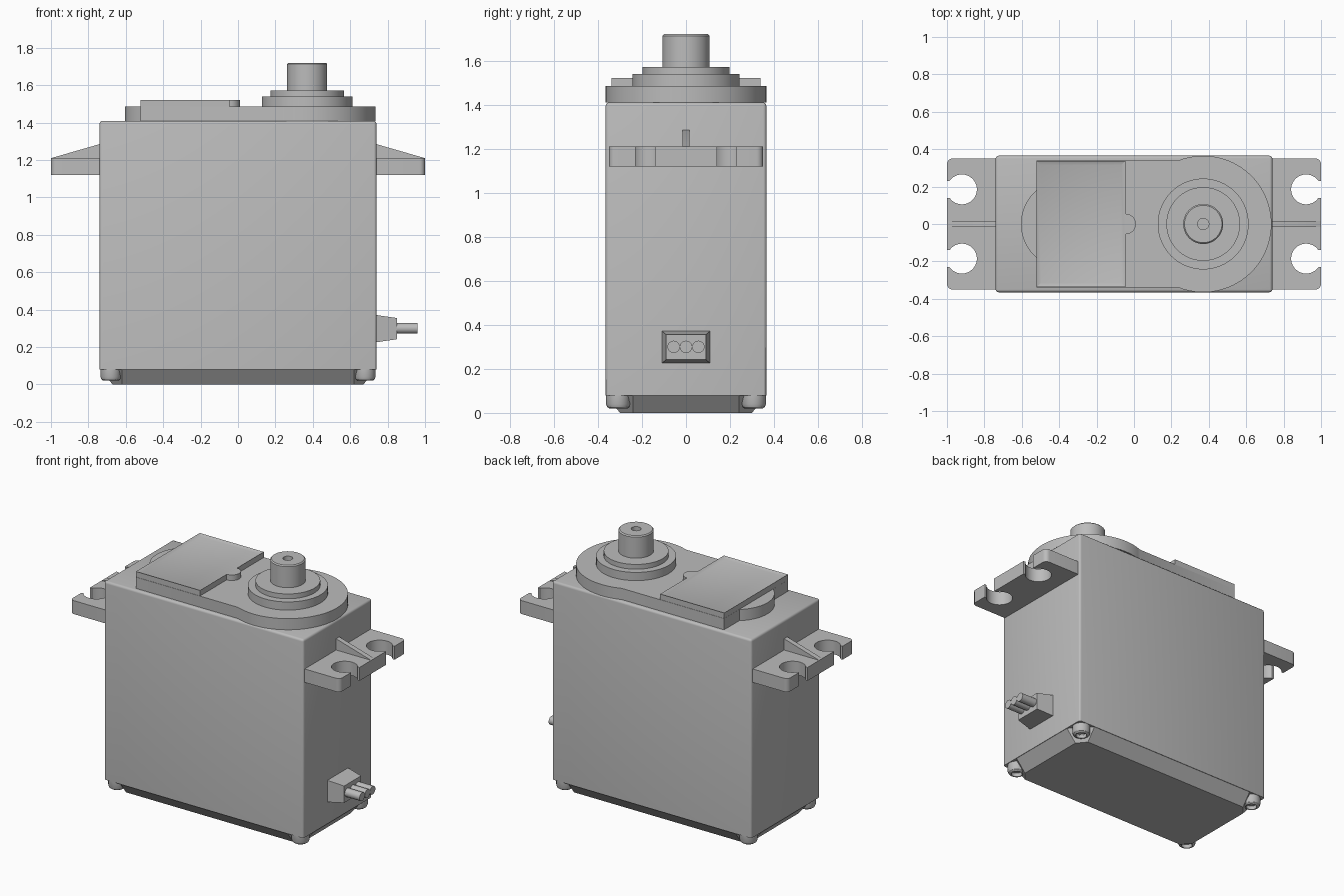
import bpy
import bmesh
from math import sin, cos, asin, radians, degrees, pi
from mathutils import Matrix, Vector

default_cube = bpy.data.objects.get("Cube")
if default_cube:
    bpy.data.objects.remove(default_cube)

grey = bpy.data.materials.new("grey_plastic")
grey.use_nodes = True
colour = (0.5, 0.5, 0.5, 1)
grey.diffuse_color = colour
grey.node_tree.nodes["Principled BSDF"].inputs["Base Color"].default_value = colour


def finish(name, bm):
    """Turn a bmesh into a named, shaded object."""
    bmesh.ops.recalc_face_normals(bm, faces=bm.faces)
    mesh = bpy.data.meshes.new(name)
    bm.to_mesh(mesh)
    bm.free()
    mesh.materials.append(grey)
    obj = bpy.data.objects.new(name, mesh)
    bpy.context.collection.objects.link(obj)
    bpy.ops.object.select_all(action='DESELECT')
    obj.select_set(True)
    bpy.context.view_layer.objects.active = obj
    bpy.ops.object.shade_smooth_by_angle(angle=radians(30))
    return obj


def arc(cx, cy, r, start, end, n):
    angles = [radians(start + (end - start) * i / n) for i in range(n + 1)]
    return [(cx + r * cos(a), cy + r * sin(a)) for a in angles]


def loft(name, lower, upper):
    """Solid between two matching loops of 3D points."""
    bm = bmesh.new()
    a = [bm.verts.new(p) for p in lower]
    b = [bm.verts.new(p) for p in upper]
    bm.faces.new(a)
    bm.faces.new(b)
    for i in range(len(a)):
        j = (i + 1) % len(a)
        bm.faces.new((a[i], a[j], b[j], b[i]))
    return finish(name, bm)


def prism(name, outline, z0, z1):
    return loft(name, [(x, y, z0) for x, y in outline], [(x, y, z1) for x, y in outline])


def lathe(name, profile, x, y, n=48):
    """Revolve (radius, z) points about a vertical axis; the ends are capped."""
    bm = bmesh.new()
    rings = [[bm.verts.new((x + r * cos(2 * pi * i / n), y + r * sin(2 * pi * i / n), z))
              for i in range(n)] for r, z in profile]
    for a, b in zip(rings, rings[1:]):
        for i in range(n):
            j = (i + 1) % n
            bm.faces.new((a[i], a[j], b[j], b[i]))
    bm.faces.new(rings[0])
    bm.faces.new(rings[-1])
    return finish(name, bm)


def box(x0, x1, y0, y1, z0, z1):
    bm = bmesh.new()
    bmesh.ops.create_cube(bm, size=1)
    bmesh.ops.scale(bm, vec=(x1 - x0, y1 - y0, z1 - z0), verts=bm.verts)
    bmesh.ops.translate(bm, vec=((x0 + x1) / 2, (y0 + y1) / 2, (z0 + z1) / 2), verts=bm.verts)
    return bm


HALF_X, HALF_Y, FLOOR, ROOF, DECK = 0.74, 0.365, 0.08, 1.41, 1.485
SHAFT_X = 0.37

# Main case, rounded everywhere except along the bottom rim
bm = box(-HALF_X, HALF_X, -HALF_Y, HALF_Y, FLOOR, ROOF)
edges = [e for e in bm.edges if max(v.co.z for v in e.verts) > 1]
bmesh.ops.bevel(bm, geom=edges, offset=0.015, segments=3, profile=0.5, affect='EDGES')
finish("case", bm)


# Tapered bottom cover with cut corners
def octagon(hx, hy, cx, cy, z):
    quarter = [(hx, cy), (cx, hy)]
    pts = quarter + [(-x, y) for x, y in reversed(quarter)]
    pts += [(-x, -y) for x, y in pts]
    return [(x, y, z) for x, y in pts]


loft("bottom_cover", octagon(0.67, 0.3, 0.62, 0.24, 0),
     octagon(HALF_X - 0.003, HALF_Y - 0.003, 0.62, 0.24, FLOOR))

# Corner screws with sunken sockets
for sx in (-1, 1):
    for sy in (-1, 1):
        lathe("corner_screw", [(0.055, 0.085), (0.055, 0.04), (0.05, 0.027), (0.04, 0.02),
                               (0.033, 0.02), (0.033, 0.045)], sx * 0.68, sy * 0.308, 24)

# Raised deck: big round end, straight sides, small round end
turn = 180 - degrees(asin(0.34 / HALF_Y))
deck = arc(SHAFT_X, 0, HALF_Y, -turn, turn, 48)
deck += [(-0.52, 0.34)] + arc(-0.37, 0, 0.235, 130, 230, 20) + [(-0.52, -0.34)]
prism("top_deck", deck, ROOF, DECK)

# Label plate with a shallow recess and a thumb tab
bm = box(-0.52, -0.045, -0.338, 0.338, DECK, 1.522)
bm.faces.ensure_lookup_table()
top = max(bm.faces, key=lambda f: f.calc_center_median().z)
bmesh.ops.inset_region(bm, faces=[top], thickness=0.034)
bmesh.ops.translate(bm, vec=(0, 0, -0.01), verts=top.verts)
finish("label_plate", bm)
prism("label_tab", arc(-0.045, 0, 0.055, -90, 90, 16), DECK, 1.522)

# Stepped collar and drilled output shaft
lathe("collar_lower", [(0.243, DECK), (0.243, 1.54)], SHAFT_X, 0, 64)
lathe("collar_upper", [(0.197, 1.54), (0.197, 1.572)], SHAFT_X, 0, 64)
lathe("output_shaft", [(0.107, 1.572), (0.107, 1.713), (0.1, 1.72), (0.03, 1.72), (0.03, 1.62)],
      SHAFT_X, 0, 48)

# Mounting ears with open keyhole slots, and their stiffening ribs
slot_x, slot_y, slot_r, neck = 0.92, 0.185, 0.08, 0.045
gap = degrees(asin(neck / slot_r))
half = []
half += [(1.0, slot_y - neck)]
half += arc(slot_x, slot_y, slot_r, -gap, gap - 360, 32)
half += [(1.0, slot_y + neck)]
half += arc(0.97, 0.32, 0.03, 0, 90, 6)
half += [(HALF_X - 0.01, 0.35)]
ear = half + [(x, -y) for x, y in reversed(half)]
rib = [(HALF_X - 0.01, 1.2), (1.0, 1.2), (1.0, 1.21), (HALF_X, 1.285), (HALF_X - 0.01, 1.285)]
for s in (-1, 1):
    prism("mounting_ear", [(s * x, y) for x, y in ear], 1.12, 1.21)
    loft("ear_rib", [(s * x, -0.017, z) for x, z in rib], [(s * x, 0.017, z) for x, z in rib])


# Cable boot and three wires
def rectangle(x, hy, z0, z1):
    return [(x, -hy, z0), (x, hy, z0), (x, hy, z1), (x, -hy, z1)]


loft("cable_boot", rectangle(HALF_X - 0.005, 0.11, 0.225, 0.372),
     rectangle(0.85, 0.09, 0.242, 0.355))
for y in (-0.056, 0, 0.056):
    bm = bmesh.new()
    bmesh.ops.create_cone(bm, cap_ends=True, segments=24, radius1=0.028, radius2=0.028, depth=0.12,
                          matrix=Matrix.Translation(Vector((0.9, y, 0.3)))
                          @ Matrix.Rotation(pi / 2, 4, 'Y'))
    finish("wire", bm)
